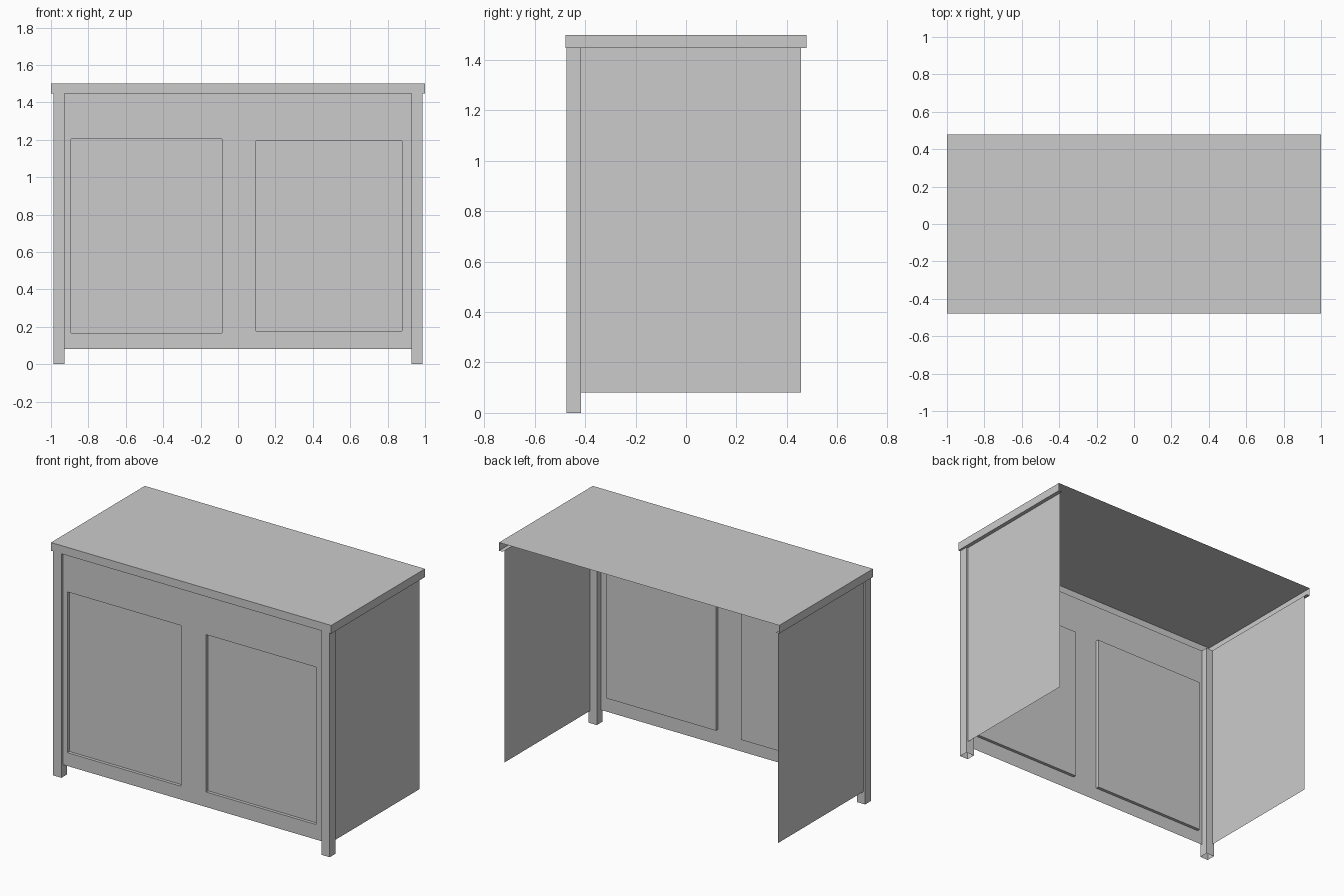
import bpy, bmesh

if "Cube" in bpy.data.objects:
    bpy.data.objects.remove(bpy.data.objects["Cube"])

W, D = 1.0, 0.478           # half width and half depth of the top
Z0, Z1, Z2 = 0.08, 1.447, 1.5   # panel bottom, underside of top, top surface
LX0, LX1 = 0.928, 0.987     # leg inner and outer x
LY0, LY1 = -0.475, -0.416   # leg front and back y
SIDE_X, FRONT_Y, RECESS = 0.975, -0.461, 0.02


def make(name, bm):
    mesh = bpy.data.meshes.new(name)
    bm.to_mesh(mesh)
    bm.free()
    obj = bpy.data.objects.new(name, mesh)
    bpy.context.collection.objects.link(obj)
    return obj


def box(x0, x1, y0, y1, z0, z1):
    bm = bmesh.new()
    bmesh.ops.create_cube(bm, size=1)
    for v in bm.verts:
        v.co = (x1 if v.co.x > 0 else x0,
                y1 if v.co.y > 0 else y0,
                z1 if v.co.z > 0 else z0)
    bm.normal_update()
    return bm


def drop_faces(bm, test):
    bmesh.ops.delete(bm, geom=[f for f in bm.faces if test(f.normal)],
                     context='FACES_ONLY')


def quad(bm, *pts):
    bm.faces.new([bm.verts.new(p) for p in pts])


# Worktop: shell open at the back, with a narrow rim under the lip
bm = box(-W, W, -D, D, Z1, Z2)
drop_faces(bm, lambda n: n.y > 0.5 or n.z < -0.5)
for x0, x1 in ((-W, -SIDE_X), (SIDE_X, W)):
    quad(bm, (x0, -D, Z1), (x0, D, Z1), (x1, D, Z1), (x1, -D, Z1))
quad(bm, (-SIDE_X, -D, Z1), (-SIDE_X, FRONT_Y, Z1),
     (SIDE_X, FRONT_Y, Z1), (SIDE_X, -D, Z1))
bmesh.ops.remove_doubles(bm, verts=bm.verts, dist=1e-4)
make("worktop", bm)

# Front legs (open square tubes) and thin side panels
for label, s in (("left", -1), ("right", 1)):
    bm = box(*sorted((s * LX0, s * LX1)), LY0, LY1, 0, Z1)
    drop_faces(bm, lambda n: abs(n.z) > 0.5)
    make(label + "_front_leg", bm)

    bm = bmesh.new()
    x = s * SIDE_X
    pts = [(x, LY1, Z0), (x, 0.457, Z0), (x, 0.457, Z1), (x, LY1, Z1)]
    quad(bm, *pts[::s])
    make(label + "_side_panel", bm)

# Front panel: one sheet with two recessed doors
doors = [(-0.894, -0.085, 0.166, 1.203), (0.096, 0.878, 0.177, 1.192)]
xs = sorted([-LX0, LX0] + [v for d in doors for v in d[:2]])
zs = sorted([Z0, Z1] + [v for d in doors for v in d[2:]])
bm = bmesh.new()
for xa, xb in zip(xs, xs[1:]):
    for za, zb in zip(zs, zs[1:]):
        quad(bm, (xa, FRONT_Y, za), (xb, FRONT_Y, za),
             (xb, FRONT_Y, zb), (xa, FRONT_Y, zb))
bmesh.ops.remove_doubles(bm, verts=bm.verts, dist=1e-4)
for x0, x1, z0, z1 in doors:
    cells = []
    for f in bm.faces:
        c = f.calc_center_median()
        if x0 < c.x < x1 and z0 < c.z < z1 and abs(c.y - FRONT_Y) < 1e-4:
            cells.append(f)
    out = bmesh.ops.extrude_face_region(bm, geom=cells)["geom"]
    bmesh.ops.translate(bm, vec=(0, RECESS, 0),
                        verts=[g for g in out if isinstance(g, bmesh.types.BMVert)])
    old = [f for f in cells if f.is_valid]
    bmesh.ops.delete(bm, geom=old, context='FACES')
bmesh.ops.dissolve_limit(bm, angle_limit=0.01, verts=bm.verts, edges=bm.edges)
make("front_panel", bm)
